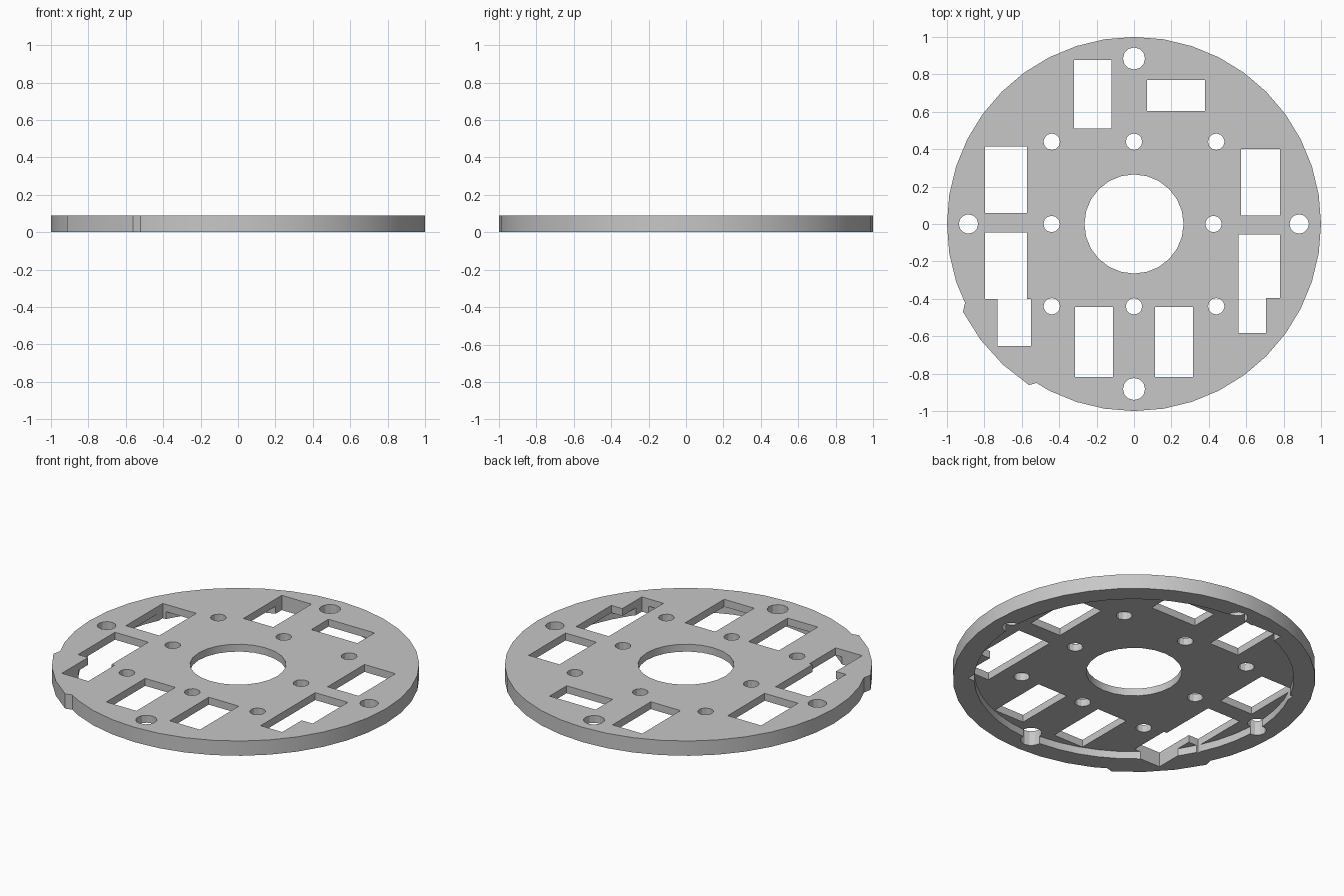
import bpy, bmesh, math

if "Cube" in bpy.data.objects:
    bpy.data.objects.remove(bpy.data.objects["Cube"])

T = 0.09        # plate thickness
RECESS = 0.045  # depth of the underside recess

grey = bpy.data.materials.new("plain grey")
grey.diffuse_color = (0.57, 0.57, 0.57, 1)
grey.use_nodes = True
grey.node_tree.nodes["Principled BSDF"].inputs["Base Color"].default_value = grey.diffuse_color


def prisms(name, outlines, z0, z1):
    """One mesh of closed prisms from xy outlines."""
    bm = bmesh.new()
    for pts in outlines:
        low = [bm.verts.new((x, y, z0)) for x, y in pts]
        high = [bm.verts.new((x, y, z1)) for x, y in pts]
        bm.faces.new(low[::-1])
        bm.faces.new(high)
        for i in range(len(pts)):
            j = (i + 1) % len(pts)
            bm.faces.new((low[i], low[j], high[j], high[i]))
    mesh = bpy.data.meshes.new(name)
    bm.to_mesh(mesh)
    bm.free()
    mesh.materials.append(grey)
    ob = bpy.data.objects.new(name, mesh)
    bpy.context.collection.objects.link(ob)
    return ob


def polar(r, deg):
    return (r * math.cos(math.radians(deg)), r * math.sin(math.radians(deg)))


def circle(r, n, cx=0, cy=0, turn=0):
    pts = [polar(r, 360 * i / n + turn) for i in range(n)]
    return [(cx + x, cy + y) for x, y in pts]


def rect(x0, x1, y0, y1):
    return [(x0, y0), (x1, y0), (x1, y1), (x0, y1)]


def cut(target, outlines, z0, z1):
    cutter = prisms("cutter", outlines, z0, z1)
    cutter.hide_render = True
    mod = target.modifiers.new("cut", 'BOOLEAN')
    mod.operation = 'DIFFERENCE'
    mod.solver = 'EXACT'
    mod.object = cutter
    bpy.context.view_layer.objects.active = target
    bpy.ops.object.modifier_apply(modifier=mod.name)
    bpy.data.objects.remove(cutter)


# Round plate outline with the raised tab at front left
TAB0, TAB1 = 205.0, 238.5
rim = [i * 9 for i in range(40)]
tab = [polar(0.997, TAB0)]
tab += [polar(1.028, 207.2 + i * 9.9) for i in range(4)]
tab += [polar(0.997, TAB1)]
outline = ([polar(1, a) for a in rim if a < TAB0 - 1] + tab
           + [polar(1, a) for a in rim if a > TAB1 + 1])
plate = prisms("round_plate", [outline], 0, T)

# Rectangular windows
holes = [rect(*r) for r in (
    (-0.32, -0.12, 0.51, 0.878), (0.07, 0.38, 0.605, 0.77),
    (-0.797, -0.572, 0.06, 0.415), (0.572, 0.78, 0.045, 0.40),
    (-0.315, -0.112, -0.818, -0.443), (0.113, 0.316, -0.818, -0.443))]

# Stepped windows
holes.append([(-0.797, -0.4), (-0.73, -0.4), (-0.73, -0.652), (-0.552, -0.652),
              (-0.552, -0.4), (-0.572, -0.4), (-0.572, -0.045), (-0.797, -0.045)])
holes.append([(0.56, -0.583), (0.706, -0.583), (0.706, -0.396), (0.78, -0.396),
              (0.78, -0.057), (0.56, -0.057)])

# Centre opening and rim mounting holes
holes.append(circle(0.265, 24))
for x, y, r in ((0, 0.885, 0.059), (0, -0.882, 0.059), (-0.885, 0, 0.052), (0.883, 0, 0.052)):
    holes.append(circle(r, 12, x, y))

# Inner ring of small screw holes
for x in (-0.44, 0, 0.44):
    for y in (-0.44, 0, 0.44):
        if x or y:
            holes.append(circle(0.044, 12, 0.425 if (x > 0 and y == 0) else x, y))

# Underside recess, then all through holes at once
cut(plate, [circle(0.882, 48, turn=3.1)], -0.1, RECESS)
cut(plate, holes, -0.1, 0.2)

# Smooth round walls, crisp edges
bpy.ops.object.select_all(action='DESELECT')
plate.select_set(True)
bpy.context.view_layer.objects.active = plate
bpy.ops.object.shade_smooth_by_angle(angle=math.radians(25))
